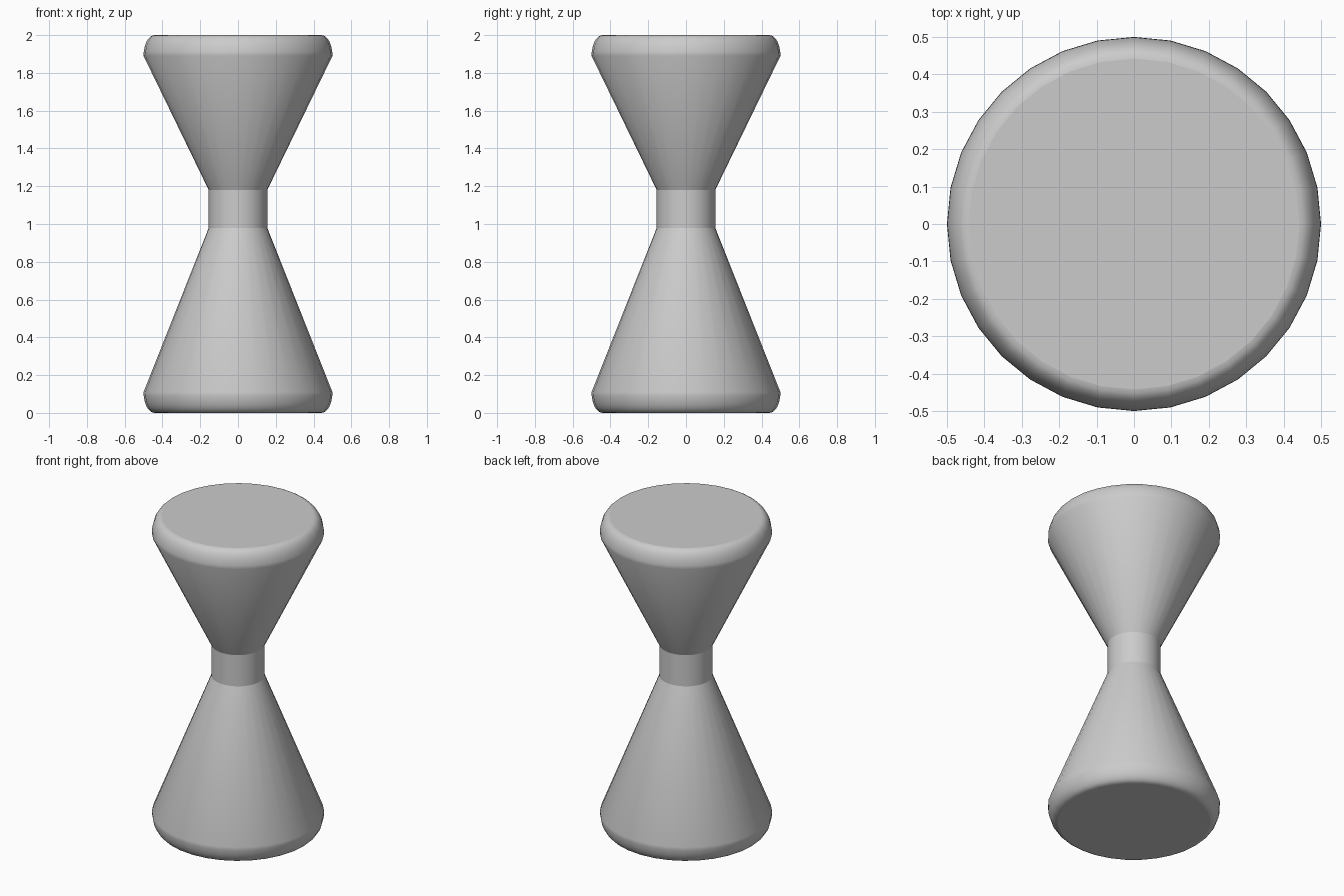
import bpy, bmesh
from math import sin, cos, pi

if "Cube" in bpy.data.objects:
    bpy.data.objects.remove(bpy.data.objects["Cube"])

SIDES = 32


def lathe(name, profile, cap=None):
    """Spin (radius, z) points, listed bottom to top, around z; cap 'bottom' or 'top'."""
    bm = bmesh.new()
    rings = [[bm.verts.new((r * cos(2 * pi * i / SIDES), r * sin(2 * pi * i / SIDES), z))
              for i in range(SIDES)] for r, z in profile]
    for low, high in zip(rings, rings[1:]):
        for i in range(SIDES):
            j = (i + 1) % SIDES
            bm.faces.new((low[i], low[j], high[j], high[i])).smooth = True
    if cap == "bottom":
        bm.faces.new(rings[0][::-1]).smooth = False
    elif cap == "top":
        bm.faces.new(rings[-1]).smooth = False
    mesh = bpy.data.meshes.new(name)
    bm.to_mesh(mesh)
    bm.free()
    obj = bpy.data.objects.new(name, mesh)
    bpy.context.collection.objects.link(obj)
    return obj


# Rounded rim, from the widest point out to the flat end: (radius, distance from end)
STEPS = 8
rim = [(0.442 + 0.058 * cos(pi / 2 * k / STEPS), 0.11 * (1 - sin(pi / 2 * k / STEPS)))
       for k in range(STEPS + 1)]

# Lower cone with rounded foot
lathe("lower_cone", rim[::-1] + [(0.155, 0.98)], cap="bottom")

# Straight neck
lathe("neck", [(0.155, 0.98), (0.155, 1.18)])

# Upper cone with rounded lip
lathe("upper_cone", [(0.155, 1.18)] + [(r, 2 - d) for r, d in rim], cap="top")
